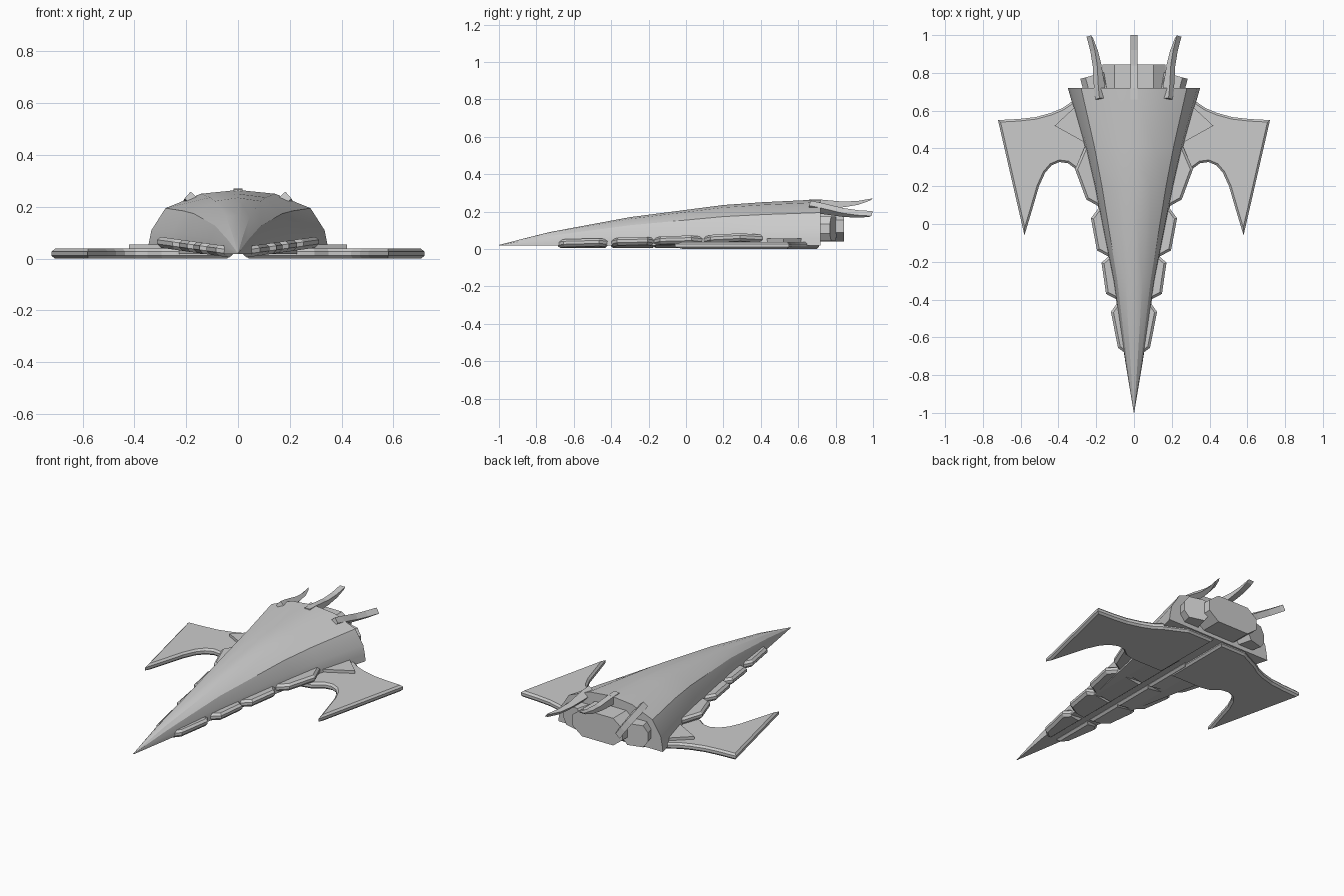
import bpy, bmesh, math
from mathutils import Matrix, Vector

if "Cube" in bpy.data.objects:
    bpy.data.objects.remove(bpy.data.objects["Cube"])


def finish(name, bm, mirror=False, smooth=None):
    bmesh.ops.recalc_face_normals(bm, faces=bm.faces[:])
    me = bpy.data.meshes.new(name)
    bm.to_mesh(me)
    bm.free()
    ob = bpy.data.objects.new(name, me)
    bpy.context.collection.objects.link(ob)
    if mirror:
        ob.modifiers.new("Mirror", "MIRROR").use_mirror_merge = False
    if smooth:
        bpy.ops.object.select_all(action="DESELECT")
        ob.select_set(True)
        bpy.context.view_layer.objects.active = ob
        bpy.ops.object.shade_smooth_by_angle(angle=math.radians(smooth))
    return ob


def prism(pts, z0, z1, chamfer=0.0):
    """Extrude an outline in xy from z0 to z1, chamfering both rims."""
    bm = bmesh.new()
    base = bm.faces.new([bm.verts.new((x, y, z0)) for x, y in pts])
    new = bmesh.ops.extrude_face_region(bm, geom=[base], use_keep_orig=True)["geom"]
    for v in new:
        if isinstance(v, bmesh.types.BMVert):
            v.co.z = z1
    bmesh.ops.recalc_face_normals(bm, faces=bm.faces[:])
    if chamfer:
        rim = [e for e in bm.edges if abs(e.verts[0].co.z - e.verts[1].co.z) < 1e-6]
        bmesh.ops.bevel(bm, geom=rim, offset=chamfer, segments=1, profile=0.5,
                        affect="EDGES", clamp_overlap=False)
    return bm


# Hull: faceted half-dome section lofted from nose to stern (y, half width, top)
stations = [(-1, 0.001, 0.022), (-0.73, 0.046, 0.09), (-0.3, 0.11, 0.17),
            (0.2, 0.212, 0.235), (0.41, 0.262, 0.25), (0.72, 0.35, 0.265)]
half = [(1, 0), (0.985, 0.16), (0.955, 0.37), (0.8, 0.715), (0.41, 0.94)]
section = half + [(0, 1)] + [(-x, z) for x, z in reversed(half)]
BASE = 0.018
bm = bmesh.new()
rings = [[bm.verts.new((x * w, y, BASE + z * (top - BASE))) for x, z in section]
         for y, w, top in stations]
n = len(section)
for a, b in zip(rings, rings[1:]):
    for i in range(n):
        bm.faces.new((a[i], a[(i + 1) % n], b[(i + 1) % n], b[i]))
bm.faces.new(rings[0])
bm.faces.new(rings[-1])
finish("hull", bm, smooth=25)

# Swept wings with forward-pointing tips
wing = [(0.03, 0.71), (0.2, 0.71), (0.333, 0.645), (0.38, 0.613), (0.44, 0.588),
        (0.52, 0.566), (0.61, 0.556), (0.72, 0.55), (0.58, -0.06), (0.535, 0.09),
        (0.503, 0.2), (0.47, 0.272), (0.437, 0.31), (0.395, 0.328), (0.35, 0.322),
        (0.296, 0.282), (0.24, 0.27), (0.03, 0.27)]
finish("wing", prism(wing, 0.0, 0.038, 0.011), True)

# Diamond plates over the wing roots
finish("wing_root_plate",
       prism([(0.18, 0.66), (0.28, 0.65), (0.42, 0.52), (0.24, 0.42), (0.15, 0.42)],
             0.02, 0.055), True)

# Overlapping side armour plates (four corners each), rising outward
plates = [
    [(0.09, -0.42), (0.122, -0.465), (0.085, -0.655), (0.045, -0.685)],
    [(0.127, -0.165), (0.172, -0.205), (0.148, -0.37), (0.085, -0.402)],
    [(0.18, 0.095), (0.228, 0.03), (0.196, -0.14), (0.13, -0.175)],
    [(0.26, 0.41), (0.312, 0.29), (0.253, 0.13), (0.19, 0.095)],
]
for i, p in enumerate(plates):
    outline = [(0.02, p[0][1])] + p + [(0.02, p[-1][1])]
    bm = prism(outline, 0.0, 0.042, 0.013)
    for v in bm.verts:
        v.co.z += 0.14 * v.co.x
    finish(f"side_plate_{i + 1}", bm, True)


# Engines: eight-sided blocks along y
def engine(name, rx, rz, length, matrix, mirror):
    k = 0.62
    pts = [(rx, -rz * 0.4), (rx, rz * 0.4), (rx * k, rz), (-rx * k, rz),
           (-rx, rz * 0.4), (-rx, -rz * 0.4), (-rx * k, -rz), (rx * k, -rz)]
    bm = prism(pts, -length, 0)
    # turn the extrusion axis from z to y, then place
    bm.transform(matrix @ Matrix.Rotation(math.radians(-90), 4, "X"))
    finish(name, bm, mirror)


engine("main_engine", 0.168, 0.082, 0.2, Matrix.Translation((0, 0.845, 0.122)), False)
engine("side_engine", 0.075, 0.065, 0.14,
       Matrix.Translation((0.212, 0.788, 0.108))
       @ Matrix.Rotation(math.radians(-15), 4, "Z"), True)

# Tail fins: hooked blade profile (y, height), extruded across its thickness
fin = [(-0.06, 0.045), (0.0, 0.043), (0.12, 0.032), (0.2, 0.036), (0.28, 0.05),
       (0.265, 0.038), (0.2, 0.015), (0.12, 0.002), (0.0, -0.005), (-0.06, -0.005)]


def tail_fin(name, matrix, mirror):
    bm = prism(fin, -0.018, 0.018)
    # profile axes (y, height, thickness) -> (y, z, x)
    axes = Matrix(((0, 0, 1, 0), (1, 0, 0, 0), (0, 1, 0, 0), (0, 0, 0, 1)))
    bm.transform(matrix @ axes)
    finish(name, bm, mirror)


tail_fin("centre_fin", Matrix.Translation((0, 0.72, 0.221)), False)
tail_fin("side_fin",
         Matrix.Translation((0.168, 0.72, 0.205))
         @ Matrix.Rotation(math.radians(-7), 4, "Z")
         @ Matrix.Rotation(math.radians(-10), 4, "X")
         @ Matrix.Rotation(math.radians(48), 4, "Y"), True)
